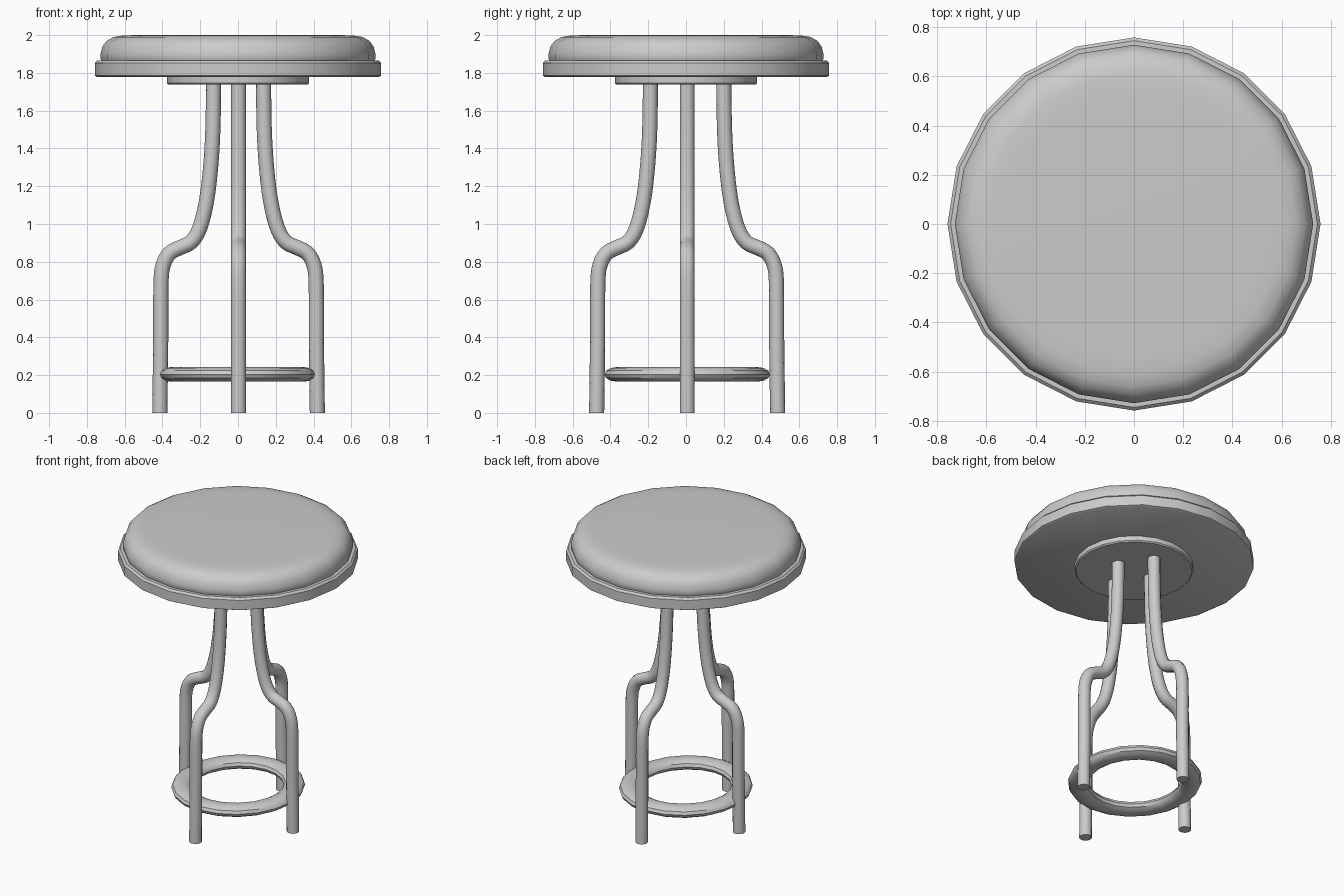
import bpy, bmesh
from math import sin, cos, pi, radians

if "Cube" in bpy.data.objects:
    bpy.data.objects.remove(bpy.data.objects["Cube"])

CX, CY = 0.003, 0.006   # slight offset of the leg frame


def finish(name, bm, angle=35):
    bmesh.ops.recalc_face_normals(bm, faces=bm.faces)
    me = bpy.data.meshes.new(name)
    bm.to_mesh(me)
    bm.free()
    ob = bpy.data.objects.new(name, me)
    bpy.context.collection.objects.link(ob)
    bpy.ops.object.select_all(action='DESELECT')
    ob.select_set(True)
    bpy.context.view_layer.objects.active = ob
    bpy.ops.object.shade_smooth_by_angle(angle=radians(angle))
    return ob


def lathe(name, profile, sides=20, sx=1, sy=1, cx=0, cy=0, closed=False):
    """Revolve (r, z) points around z; cap the ends unless the profile is closed."""
    bm = bmesh.new()
    rings = [[bm.verts.new((cx + sx * r * cos(2 * pi * i / sides),
                            cy + sy * r * sin(2 * pi * i / sides), z))
              for i in range(sides)] for r, z in profile]
    pairs = list(zip(rings, rings[1:]))
    if closed:
        pairs.append((rings[-1], rings[0]))
    else:
        bm.faces.new(rings[0])
        bm.faces.new(rings[-1])
    for a, b in pairs:
        for i in range(sides):
            j = (i + 1) % sides
            bm.faces.new((a[i], a[j], b[j], b[i]))
    return finish(name, bm)


def smooth_path(pts, steps=3):
    """Catmull-Rom subdivision of a 2D path."""
    p = [pts[0]] + pts + [pts[-1]]
    out = []
    for a, b, c, d in zip(p, p[1:], p[2:], p[3:]):
        for s in range(steps):
            t = s / steps
            out.append(tuple(0.5 * (2 * b[k] + (c[k] - a[k]) * t
                       + (2 * a[k] - 5 * b[k] + 4 * c[k] - d[k]) * t * t
                       + (3 * b[k] - a[k] - 3 * c[k] + d[k]) * t ** 3) for k in (0, 1)))
    return out + [pts[-1]]


def leg(name, dx, dy, extra, radius=0.04, sides=14):
    """Sweep a round tube along the leg path in the direction (dx, dy)."""
    bm = bmesh.new()
    path = smooth_path(LEG)
    rings = []
    for n, (r, z) in enumerate(path):
        r0, z0 = path[max(n - 1, 0)]
        r1, z1 = path[min(n + 1, len(path) - 1)]
        tr, tz = r1 - r0, z1 - z0
        ln = (tr * tr + tz * tz) ** 0.5
        nr, nz = -tz / ln, tr / ln
        if n in (0, len(path) - 1):
            nr, nz = 1, 0          # flat ends
        ring = []
        for i in range(sides):
            u = radius * cos(2 * pi * i / sides)
            v = radius * sin(2 * pi * i / sides)
            out = r + extra + u * nr
            ring.append(bm.verts.new((CX + dx * out - dy * v,
                                      CY + dy * out + dx * v, z + u * nz)))
        rings.append(ring)
    for a, b in zip(rings, rings[1:]):
        for i in range(sides):
            j = (i + 1) % sides
            bm.faces.new((a[i], a[j], b[j], b[i]))
    bm.faces.new(rings[0])
    bm.faces.new(rings[-1])
    return finish(name, bm, 50)


# Seat: rim, padded cushion and mounting plate
lathe("seat_rim", [(0.745, 1.778), (0.758, 1.785), (0.758, 1.852), (0.745, 1.865)])
lathe("seat_cushion", [(0.715, 1.85), (0.728, 1.875), (0.728, 1.9), (0.718, 1.94),
                       (0.695, 1.97), (0.66, 1.99), (0.61, 1.998), (0.54, 2.0)])
lathe("mounting_plate", [(0.368, 1.738), (0.376, 1.746), (0.376, 1.785)])

# Four bent tube legs, front and back set wider
LEG = [(.132, 1.75), (.136, 1.5), (.148, 1.3), (.17, 1.12), (.205, .98), (.25, .905),
       (.31, .875), (.365, .845), (.4, .78), (.411, .68), (.412, .4), (.417, 0)]
for name, dx, dy, extra in (("right_leg", 1, 0, 0), ("left_leg", -1, 0, 0),
                            ("back_leg", 0, 1, .062), ("front_leg", 0, -1, .062)):
    leg(name, dx, dy, extra)

# Footrest ring with a flattened oval section
section = [(0.36 + 0.068 * cos(2 * pi * k / 12), 0.204 + 0.039 * sin(2 * pi * k / 12))
           for k in range(12)]
lathe("foot_ring", section, sides=20, sx=0.97, sy=1.025, cx=-0.003, cy=CY, closed=True)
